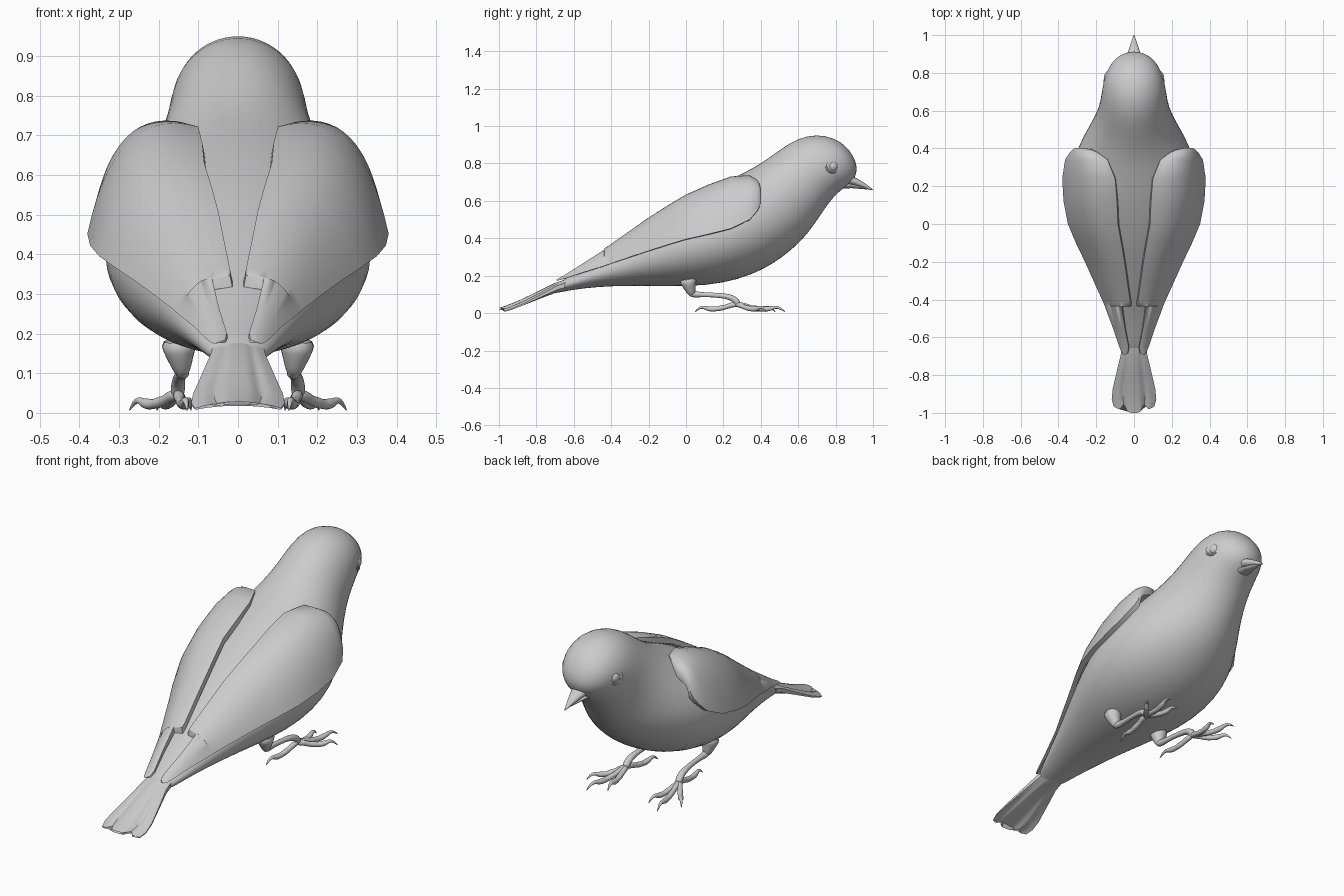
import bpy, bmesh
from math import sin, cos, pi, exp, radians
from mathutils import Vector


def loft(name, rings, mirror=False, subsurf=0):
    """Closed skin through equal-sized rings, capped at both ends."""
    bm = bmesh.new()
    vs = [[bm.verts.new(p) for p in r] for r in rings]
    n = len(vs[0])
    for a, b in zip(vs, vs[1:]):
        for i in range(n):
            j = (i + 1) % n
            bm.faces.new((a[i], a[j], b[j], b[i]))
    bm.faces.new(vs[0])
    bm.faces.new(vs[-1])
    bmesh.ops.recalc_face_normals(bm, faces=bm.faces)
    me = bpy.data.meshes.new(name)
    bm.to_mesh(me)
    bm.free()
    ob = bpy.data.objects.new(name, me)
    bpy.context.collection.objects.link(ob)
    if mirror:
        ob.modifiers.new("mirror", "MIRROR").use_mirror_merge = False
    if subsurf:
        m = ob.modifiers.new("smooth", "SUBSURF")
        m.levels = m.render_levels = subsurf
    return ob


def oblique(ty, tz, by, bz, w, n=28):
    """Elliptic ring from its top point, bottom point and half width."""
    return [(w * cos(a), (ty + by) / 2 + (ty - by) / 2 * sin(a),
             (tz + bz) / 2 + (tz - bz) / 2 * sin(a))
            for a in (2 * pi * i / n for i in range(n))]


def tube(name, path, n=10):
    """Tapered tube through (x, y, z, radius) points, mirrored in x."""
    pts = [Vector(p[:3]) for p in path]
    rings = []
    for i, p in enumerate(pts):
        t = (pts[min(i + 1, len(pts) - 1)] - pts[max(i - 1, 0)]).normalized()
        u = t.cross(Vector((1, 0, 0))).normalized()
        v = t.cross(u)
        r = path[i][3]
        rings.append([p + r * (cos(2 * pi * k / n) * u + sin(2 * pi * k / n) * v)
                      for k in range(n)])
    return loft(name, rings, mirror=True, subsurf=1)


# Head and body: slanted rings from forehead to rump
body = [(.914, .79, .912, .745, .025), (.893, .845, .893, .71, .078),
        (.85, .9, .868, .685, .115), (.79, .938, .838, .663, .142),
        (.70, .958, .80, .632, .163), (.60, .937, .757, .58, .174),
        (.51, .882, .705, .50, .186), (.41, .806, .645, .415, .222),
        (.30, .745, .57, .34, .277), (.18, .695, .475, .267, .325),
        (.05, .63, .355, .203, .345), (-.10, .545, .20, .158, .328),
        (-.24, .45, .02, .141, .275), (-.38, .355, -.18, .145, .205),
        (-.50, .272, -.38, .146, .148), (-.60, .21, -.55, .134, .10),
        (-.70, .155, -.68, .11, .06)]
loft("body", [oblique(*r) for r in body], subsurf=1)

# Beak: upper and lower halves
loft("upper_beak", [oblique(*r, n=16) for r in (
    (.84, .745, .83, .69, .05), (.90, .728, .89, .685, .037),
    (.95, .699, .945, .671, .02), (.985, .673, .982, .66, .008),
    (1.0, .66, .999, .657, .002))])
loft("lower_beak", [oblique(*r, n=16) for r in (
    (.83, .70, .815, .665, .042), (.89, .69, .885, .668, .03),
    (.94, .678, .935, .664, .015), (.97, .667, .969, .661, .003))])

# Wings: stations of y, inner edge, bulge control and lower edge (x, z)
wing = [(.402, .27, .66, .295, .65, .31, .60), (.395, .23, .69, .30, .70, .323, .575),
        (.38, .195, .712, .31, .735, .34, .545), (.34, .14, .733, .315, .77, .365, .50),
        (.24, .10, .722, .31, .78, .38, .452), (.12, .09, .68, .30, .73, .373, .422),
        (0, .085, .63, .27, .665, .35, .395), (-.1, .067, .572, .23, .60, .308, .365),
        (-.2, .05, .51, .19, .525, .26, .333), (-.3, .036, .44, .155, .45, .215, .30),
        (-.41, .02, .362, .115, .375, .165, .262), (-.435, .02, .346, .105, .355, .155, .253),
        (-.438, .065, .338, .11, .345, .154, .252), (-.55, .048, .265, .08, .275, .112, .218),
        (-.65, .028, .202, .055, .208, .078, .185), (-.68, .032, .185, .05, .19, .066, .176),
        (-.692, .045, .179, .05, .18, .056, .175)]
rings = []
for y, ax, az, cx, cz, bx, bz in wing:
    th = min(.028, .22 * (Vector((ax, az)) - Vector((bx, bz))).length)
    arc = [((1 - t) ** 2 * ax + 2 * t * (1 - t) * cx + t * t * bx,
            (1 - t) ** 2 * az + 2 * t * (1 - t) * cz + t * t * bz)
           for t in (i / 14 for i in range(15))]
    inner = [(x - th * (.2 + .8 * i / 14), z - th * (1 - .9 * i / 14))
             for i, (x, z) in enumerate(arc)]
    rings.append([(x, y, z) for x, z in arc + inner[::-1]])
loft("wing", rings, mirror=True)

# Tail: arched blade with a scalloped end
us = [i / 12 - 1 for i in range(25)]
rings = []
for v, w, zc, th in ((0, .06, .195, .07), (.25, .07, .162, .055), (.5, .092, .112, .035),
                     (.75, .113, .065, .022), (.9, .118, .041, .014), (1, .108, .028, .01)):
    top, low = [], []
    for u in us:
        end = -1 + .035 * u * u + .035 * exp(-((abs(u) - .5) / .13) ** 2)
        y = -.6 + v * (end + .6)
        z = zc - .016 * u * u
        top.append((w * u, y, z))
        low.append((w * u, y, z - th * (1 - .6 * u * u)))
    rings.append(top + low[::-1])
loft("tail", rings)

# Eyes with raised lids
for s, side in ((1, "right"), (-1, "left")):
    bpy.ops.mesh.primitive_uv_sphere_add(segments=20, ring_count=12, radius=.032,
                                         location=(s * .126, .782, .785))
    bpy.context.object.name = side + "_eye"
    bpy.ops.mesh.primitive_torus_add(major_radius=.034, minor_radius=.007,
                                     major_segments=24, minor_segments=8,
                                     location=(s * .141, .78, .787),
                                     rotation=(radians(-24), s * radians(80), 0))
    bpy.context.object.name = side + "_eyelid"

# Legs: feathered thigh, then shank running forward to the foot
tube("thigh", [(.15, .01, .19, .055), (.148, .015, .155, .042), (.143, .025, .12, .028),
               (.14, .035, .092, .017)])
tube("shank", [(.14, .012, .108, .014), (.14, .04, .1, .02), (.14, .08, .099, .013),
               (.145, .18, .096, .013), (.15, .25, .085, .018), (.152, .28, .055, .02),
               (.152, .275, .03, .012)])

# Toes: each bends over two knuckles and ends in a hooked claw
toes = {"outer_toe": (.275, .43), "middle_toe": (.205, .532),
        "inner_toe": (.118, .48), "hind_toe": (.128, .045)}
shape = [(-.04, .045, .012), (.12, .045, .016), (.28, .03, .012), (.38, .027, .016),
         (.5, .021, .012), (.62, .022, .016), (.72, .026, .011), (.8, .034, .009),
         (.9, .026, .006), (1, .004, .0015)]
for name, (ex, ey) in toes.items():
    tube(name, [(.152 + (ex - .152) * t, .27 + (ey - .27) * t, z, r) for t, z, r in shape])

# Smooth shading with crisp edges
for ob in bpy.data.objects:
    ob.select_set(ob.type == "MESH")
bpy.context.view_layer.objects.active = bpy.data.objects["body"]
bpy.ops.object.shade_smooth_by_angle(angle=radians(40))
